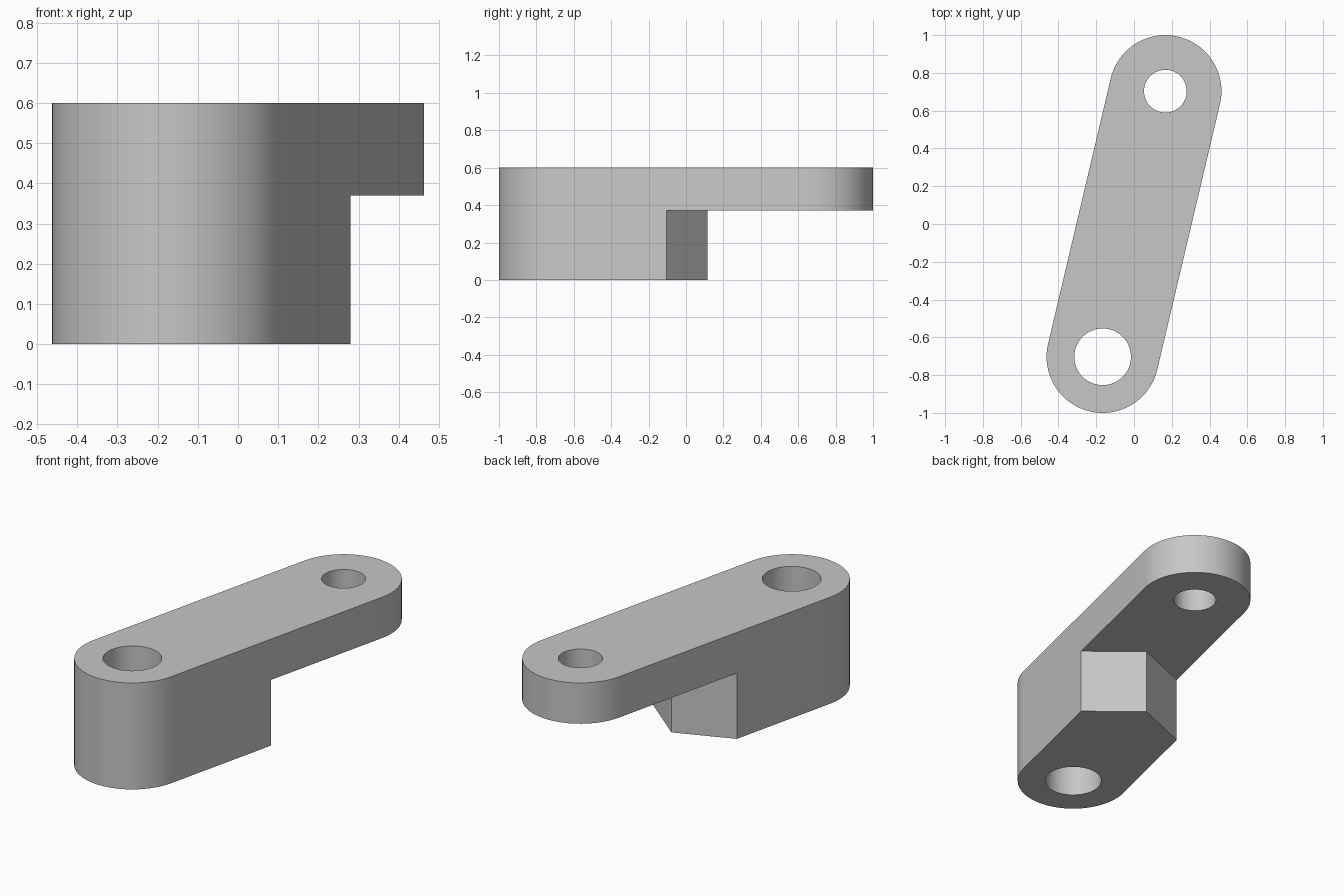
import bpy, bmesh, math
from mathutils import Vector

cube = bpy.data.objects.get("Cube")
if cube:
    bpy.data.objects.remove(cube, do_unlink=True)

HEIGHT, ARM_BOTTOM, RADIUS = 0.6, 0.37, 0.297
NEAR, FAR = Vector((-0.166, -0.703)), Vector((0.166, 0.703))
AXIS = (FAR - NEAR).normalized()

grey = bpy.data.materials.new("plain grey")
grey.use_nodes = True
grey.diffuse_color = (0.57, 0.57, 0.57, 1)
grey.node_tree.nodes["Principled BSDF"].inputs["Base Color"].default_value = (0.57, 0.57, 0.57, 1)


def prism(name, outline, z0, z1):
    """Extrude a flat outline between two heights."""
    bm = bmesh.new()
    face = bm.faces.new([bm.verts.new((p.x, p.y, z0)) for p in outline])
    top = bmesh.ops.extrude_face_region(bm, geom=[face])["geom"]
    bmesh.ops.translate(bm, vec=(0, 0, z1 - z0),
                        verts=[g for g in top if isinstance(g, bmesh.types.BMVert)])
    bmesh.ops.recalc_face_normals(bm, faces=bm.faces)
    mesh = bpy.data.meshes.new(name)
    bm.to_mesh(mesh)
    bm.free()
    mesh.materials.append(grey)
    obj = bpy.data.objects.new(name, mesh)
    bpy.context.collection.objects.link(obj)
    return obj


def arc(center, radius, start, sweep, steps):
    return [center + radius * Vector((math.cos(start + sweep * i / steps),
                                      math.sin(start + sweep * i / steps)))
            for i in range(steps + 1)]


# Round-ended arm, full height
heading = math.atan2(AXIS.y, AXIS.x)
outline = (arc(FAR, RADIUS, heading - math.pi / 2, math.pi, 40)
           + arc(NEAR, RADIUS, heading + math.pi / 2, math.pi, 40))
arm = prism("link_arm", outline, 0, HEIGHT)

# Notch below the far half, leaving a pointed end on the thick block
tip = Vector((0.01, 0.115))
right = tip + 1.5 * (Vector((0.28, -0.105)) - tip)
left = tip + 1.5 * (Vector((-0.308, -0.012)) - tip)
cutters = [prism("notch_cutter", [tip, right, right + 2 * AXIS, left + 2 * AXIS, left],
                 -0.2, ARM_BOTTOM)]

# Through holes
for name, center, radius in (("large_hole_cutter", NEAR, 0.15),
                             ("small_hole_cutter", FAR, 0.113)):
    ring = arc(center, radius, 0, math.tau, 64)[:-1]
    cutters.append(prism(name, ring, -0.2, HEIGHT + 0.2))

bpy.ops.object.select_all(action='DESELECT')
bpy.context.view_layer.objects.active = arm
arm.select_set(True)
for cutter in cutters:
    cutter.hide_render = True
    cut = arm.modifiers.new(cutter.name, 'BOOLEAN')
    cut.operation = 'DIFFERENCE'
    cut.solver = 'EXACT'
    cut.object = cutter
    bpy.ops.object.modifier_apply(modifier=cut.name)
    bpy.data.objects.remove(cutter, do_unlink=True)

bpy.ops.object.shade_smooth_by_angle(angle=math.radians(30))
